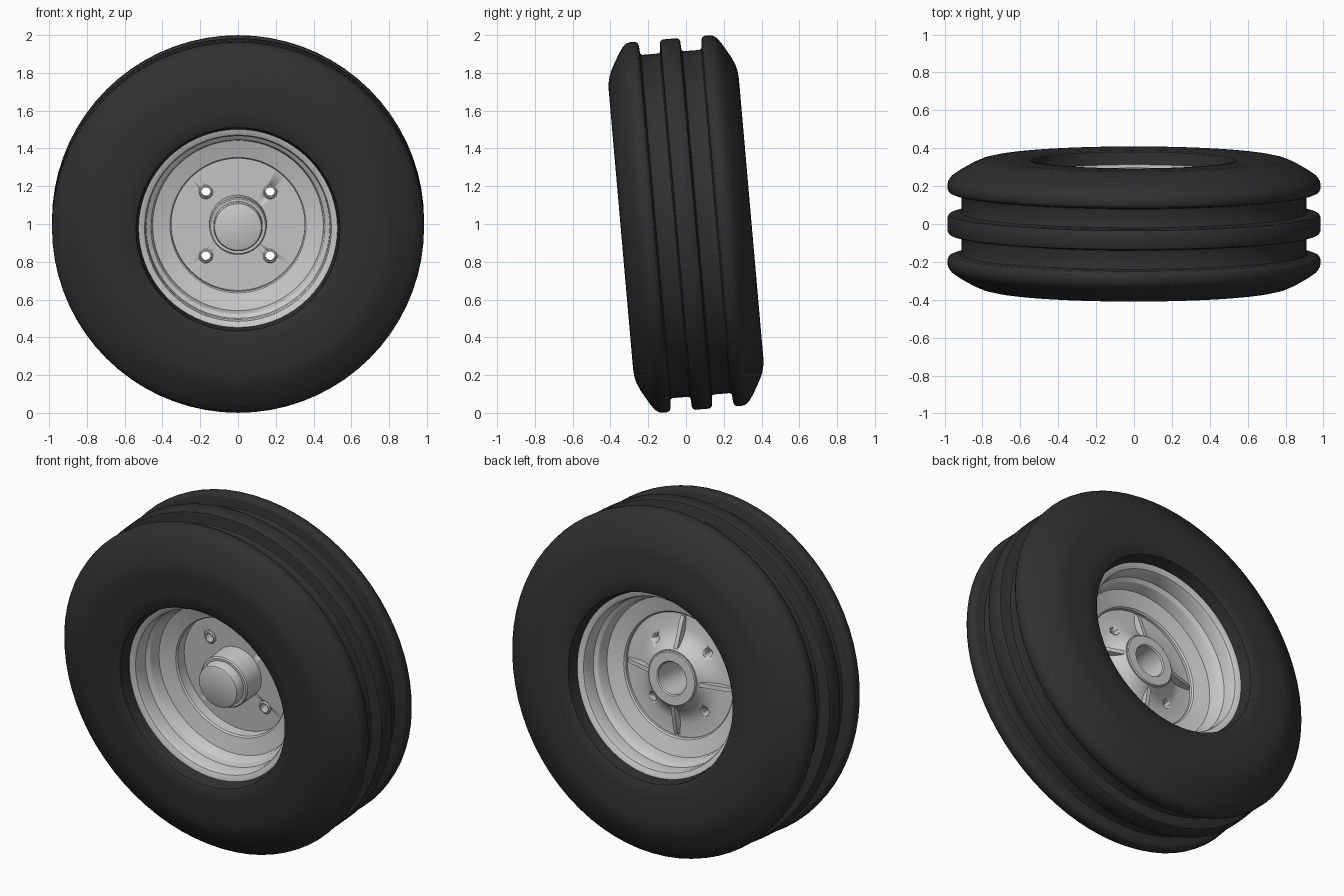
import bpy, bmesh
from math import cos, sin, pi, radians

if "Cube" in bpy.data.objects:
    bpy.data.objects.remove(bpy.data.objects["Cube"])

SEG = 72
TILT = radians(5)
rubber = bpy.data.materials.new("rubber")
rubber.diffuse_color = (0.03, 0.03, 0.03, 1)
rubber.use_nodes = True
rubber.node_tree.nodes["Principled BSDF"].inputs["Base Color"].default_value = rubber.diffuse_color


def finish(name, bm, angle=30, mat=None):
    """Turn a bmesh (wheel axis = local y) into a tilted, smooth-shaded object."""
    bmesh.ops.remove_doubles(bm, verts=bm.verts, dist=1e-5)
    bmesh.ops.recalc_face_normals(bm, faces=bm.faces)
    me = bpy.data.meshes.new(name)
    bm.to_mesh(me)
    bm.free()
    ob = bpy.data.objects.new(name, me)
    bpy.context.collection.objects.link(ob)
    ob.rotation_euler.x = TILT
    ob.location.z = 1
    if mat:
        me.materials.append(mat)
    bpy.ops.object.select_all(action='DESELECT')
    ob.select_set(True)
    bpy.context.view_layer.objects.active = ob
    bpy.ops.object.shade_smooth_by_angle(angle=radians(angle))
    return ob


def lathe(bm, profile, closed=True, seg=SEG, cx=0, cz=0):
    """Revolve (axial, radius) points around an axis parallel to y."""
    rings = [[bm.verts.new((cx + r * cos(2 * pi * i / seg), a, cz + r * sin(2 * pi * i / seg)))
              for i in range(seg)] for a, r in profile]
    n = len(rings)
    for k in range(n if closed else n - 1):
        p, q = rings[k], rings[(k + 1) % n]
        for i in range(seg):
            j = (i + 1) % seg
            bm.faces.new((p[i], p[j], q[j], q[i]))


def mirrored(half):
    return [(-a, r) for a, r in half] + [(a, r) for a, r in reversed(half)]


# tyre: sidewalls, round shoulders, two grooves and a centre rib
half = [(.265, .525), (.30, .537), (.335, .54), (.343, .55), (.345, .62), (.346, .74),
        (.343, .78), (.335, .815), (.315, .86), (.275, .93), (.25, .965), (.23, .98), (.21, .985),
        (.185, .984), (.172, .977), (.166, .962), (.164, .925), (.16, .916), (.15, .912),
        (.07, .912), (.06, .916), (.056, .925), (.054, .965), (.05, .977), (.038, .984)]
bm = bmesh.new()
lathe(bm, mirrored(half))
finish("tyre", bm, 40, rubber)

# rim barrel: flanges, bead seats and drop centre, with sheet thickness
inner = [(.27, .541), (.268, .52), (.255, .495), (.235, .488), (.175, .486), (.16, .465),
         (.15, .46), (.095, .452), (.07, .36), (.06, .353)]
outer = [(a + .004, r + .015) for a, r in inner[1:]]
bm = bmesh.new()
lathe(bm, mirrored(inner) + [(a, r) for a, r in outer[:0:-1]][::-1]
      + [(-a, r) for a, r in reversed(outer[1:])])
finish("rim", bm, 25)

# centre disc with domed back
bm = bmesh.new()
lathe(bm, [(0, .14), (0, .356), (.045, .356), (.045, .27), (.055, .235), (.075, .2),
           (.1, .175), (.125, .16), (.125, .14)])
disc = finish("wheel_disc", bm)

# four bolt holes drilled through the disc
BOLTS = [(x, z) for x in (-.17, .17) for z in (-.17, .17)]
bm = bmesh.new()
for x, z in BOLTS:
    lathe(bm, [(-.1, 0), (-.1, .025), (.2, .025), (.2, 0)], False, 24, x, z)
cutter = finish("bolt_cutter", bm)
cutter.hide_render = True
mod = disc.modifiers.new("bolt_holes", 'BOOLEAN')
mod.object = cutter
mod.operation = 'DIFFERENCE'
mod.solver = 'EXACT'
bpy.context.view_layer.objects.active = disc
bpy.ops.object.modifier_apply(modifier="bolt_holes")
bpy.data.objects.remove(cutter)

# raised collars around the bolt holes
bm = bmesh.new()
for x, z in BOLTS:
    lathe(bm, [(.005, .025), (-.012, .025), (-.012, .031), (-.006, .037), (.005, .037)],
          True, 24, x, z)
finish("bolt_collars", bm)

# hub: front barrel with rounded cap, blind bore open at the back
bm = bmesh.new()
lathe(bm, [(-.195, 0), (-.195, .115), (-.19, .124), (-.178, .129), (-.135, .131), (-.135, .145),
           (-.128, .152), (.13, .155), (.135, .15), (.135, .098), (.128, .092),
           (-.12, .092), (-.12, 0)], False, 48)
finish("hub", bm)

# four tapered ribs on the back of the disc
bm = bmesh.new()
for k in range(4):
    c, s = cos(k * pi / 2), sin(k * pi / 2)
    sides = []
    for w in (-.012, .012):
        sides.append([bm.verts.new((r * c - w * s, a, r * s + w * c))
                      for r, a in ((.145, .03), (.34, .03), (.34, .06), (.31, .075), (.145, .12))])
    bm.faces.new(sides[0])
    bm.faces.new(sides[1][::-1])
    for i in range(5):
        j = (i + 1) % 5
        bm.faces.new((sides[0][i], sides[1][i], sides[1][j], sides[0][j]))
finish("disc_ribs", bm)
